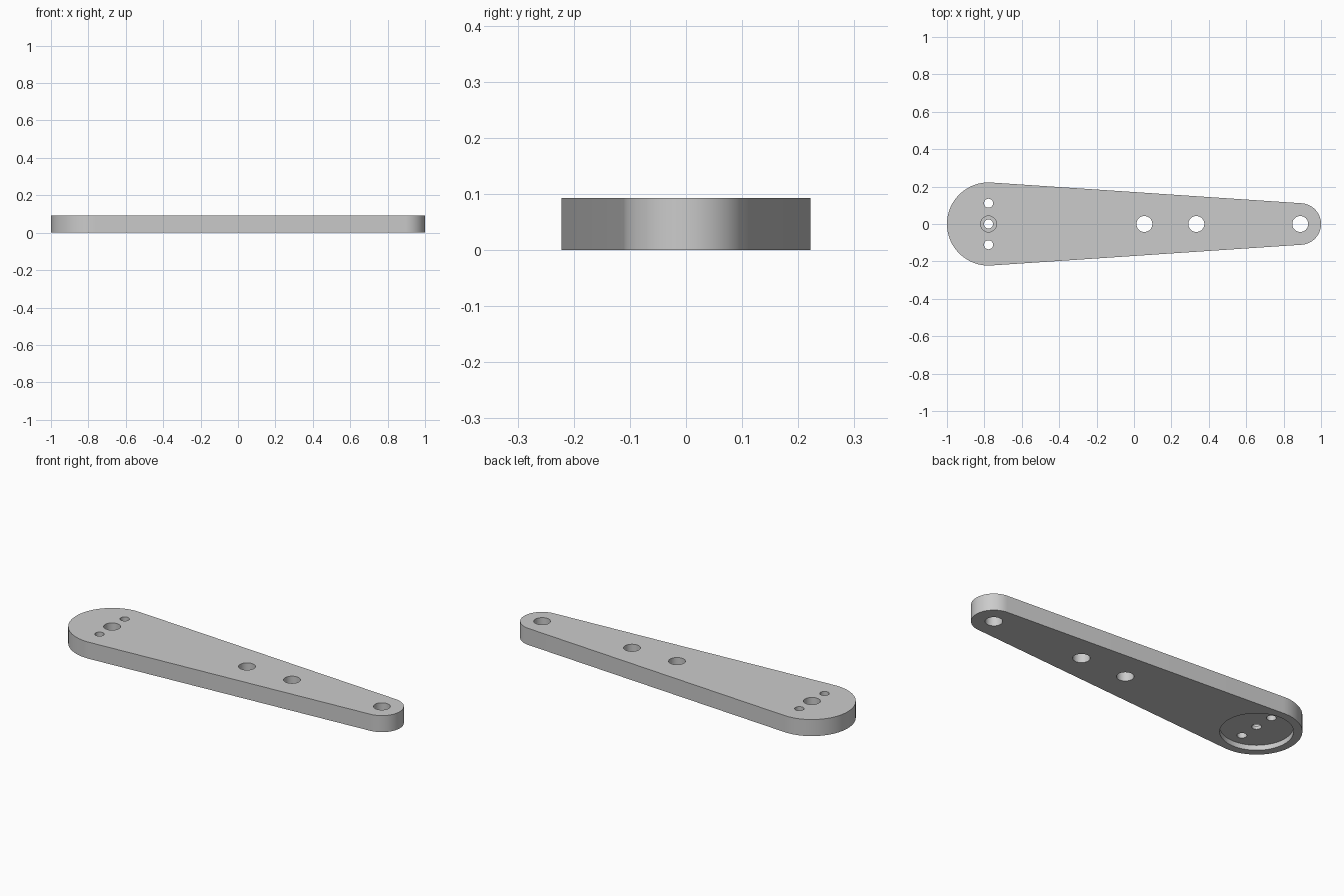
import bpy
import bmesh
from math import asin, cos, sin, pi, radians

cube = bpy.data.objects.get("Cube")
if cube:
    bpy.data.objects.remove(cube)

MM = 1 / 54                 # one millimetre in model units
THICK = 5 * MM
HUB_X, HUB_R = -42 * MM, 12 * MM
TIP_X, TIP_R = 48 * MM, 6 * MM
SEGMENTS = 64

grey = bpy.data.materials.new("light grey plastic")
grey.use_nodes = True
colour = (0.6, 0.6, 0.6, 1)
grey.diffuse_color = colour
grey.node_tree.nodes["Principled BSDF"].inputs["Base Color"].default_value = colour


def prism(name, outline, bottom, top):
    """Extrude a closed outline between two heights."""
    bm = bmesh.new()
    face = bm.faces.new([bm.verts.new((x, y, bottom)) for x, y in outline])
    raised = bmesh.ops.extrude_face_region(bm, geom=[face])["geom"]
    verts = [v for v in raised if isinstance(v, bmesh.types.BMVert)]
    bmesh.ops.translate(bm, verts=verts, vec=(0, 0, top - bottom))
    bmesh.ops.recalc_face_normals(bm, faces=bm.faces)
    mesh = bpy.data.meshes.new(name)
    bm.to_mesh(mesh)
    bm.free()
    mesh.materials.append(grey)
    obj = bpy.data.objects.new(name, mesh)
    bpy.context.collection.objects.link(obj)
    return obj


def arc(x, y, radius, start, end, steps):
    angles = [start + (end - start) * i / steps for i in range(steps + 1)]
    return [(x + radius * cos(a), y + radius * sin(a)) for a in angles]


# Tapered arm: two round ends joined by their tangents
tangent = pi / 2 - asin((HUB_R - TIP_R) / (TIP_X - HUB_X))
outline = arc(TIP_X, 0, TIP_R, -tangent, tangent, SEGMENTS // 2)
outline += arc(HUB_X, 0, HUB_R, tangent, 2 * pi - tangent, SEGMENTS // 2)
arm = prism("lever_arm", outline, 0, THICK)
bpy.context.view_layer.objects.active = arm
arm.select_set(True)


def bore(x, y, radius, bottom=-0.05, top=THICK + 0.05):
    """Cut a round hole out of the arm."""
    circle = arc(x, y, radius, 0, 2 * pi, SEGMENTS)[:-1]
    cutter = prism("hole_cutter", circle, bottom, top)
    cutter.hide_render = True
    cut = arm.modifiers.new("hole", "BOOLEAN")
    cut.operation = "DIFFERENCE"
    cut.solver = "EXACT"
    cut.object = cutter
    bpy.context.view_layer.objects.active = arm
    bpy.ops.object.modifier_apply(modifier=cut.name)
    bpy.data.objects.remove(cutter)


# Linkage holes along the arm
for distance in (45, 60, 90):
    bore(HUB_X + distance * MM, 0, 2.3 * MM)

# Round recess under the hub
bore(HUB_X, 0, 9.7 * MM, top=1.5 * MM)

# Hub screw holes and the counterbore for the middle screw
for offset in (-6, 0, 6):
    bore(HUB_X, offset * MM, 1.3 * MM)
bore(HUB_X, 0, 2.3 * MM, bottom=THICK - 2.5 * MM)

bpy.ops.object.shade_smooth_by_angle(angle=radians(30))
